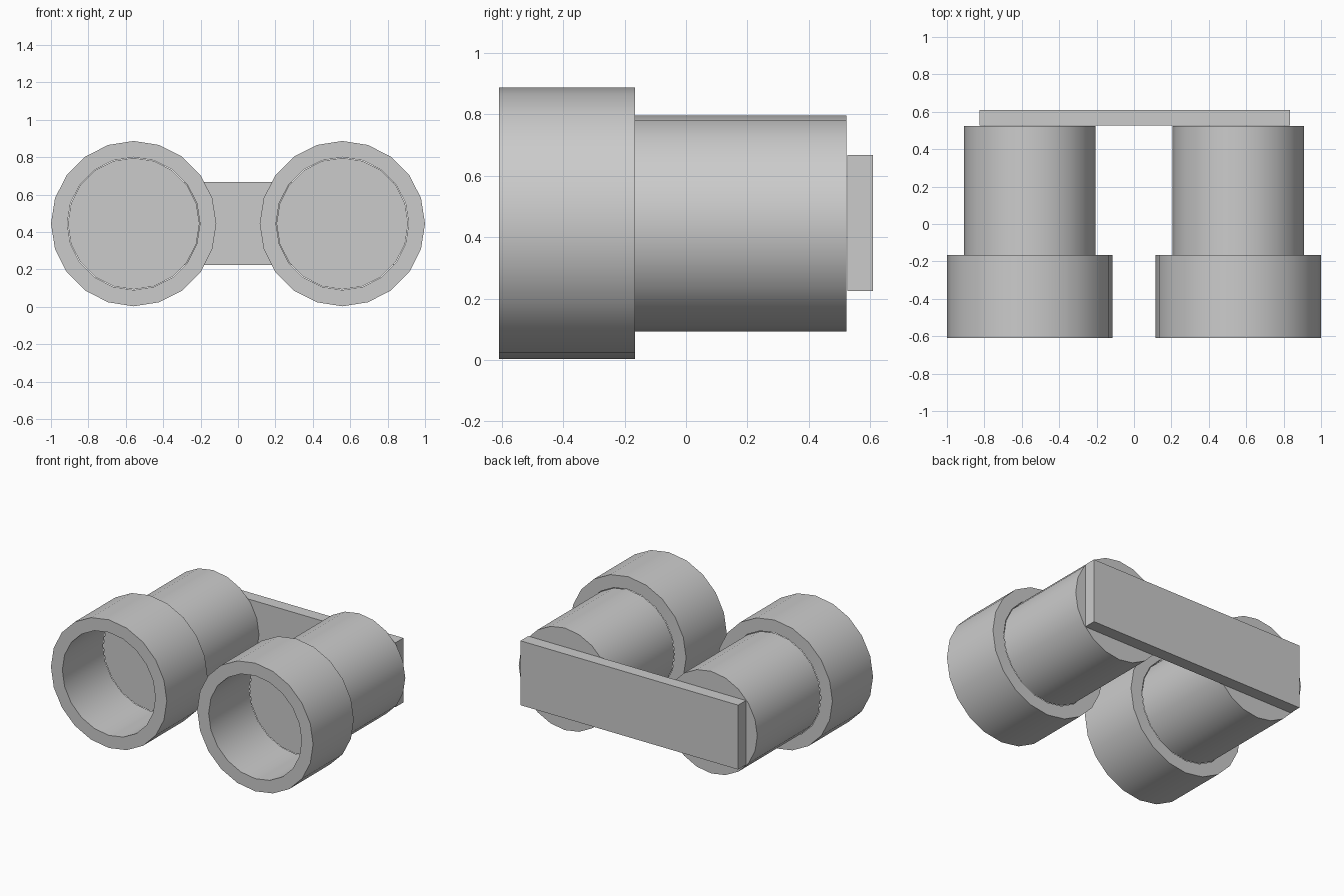
import bpy, bmesh
from math import radians, sin, cos, tau

if "Cube" in bpy.data.objects:
    bpy.data.objects.remove(bpy.data.objects["Cube"])

SIDES = 20
CX, CZ = 0.558, 0.445


def finish(name, bm, smooth=True):
    bmesh.ops.recalc_face_normals(bm, faces=bm.faces)
    mesh = bpy.data.meshes.new(name)
    bm.to_mesh(mesh)
    bm.free()
    obj = bpy.data.objects.new(name, mesh)
    bpy.context.collection.objects.link(obj)
    if smooth:
        bpy.ops.object.select_all(action='DESELECT')
        obj.select_set(True)
        bpy.context.view_layer.objects.active = obj
        bpy.ops.object.shade_smooth_by_angle(angle=radians(30))
    return obj


def loop(bm, x, y, r):
    return [bm.verts.new((x + r * cos(tau * i / SIDES), y, CZ + r * sin(tau * i / SIDES)))
            for i in range(SIDES)]


def bridge(bm, a, b):
    for i in range(SIDES):
        j = (i + 1) % SIDES
        bm.faces.new((a[i], a[j], b[j], b[i]))


for side, sx in (("left", -1), ("right", 1)):
    x = sx * CX

    # Wide open collar at the front
    bm = bmesh.new()
    section = [(0.442, -0.61), (0.442, -0.167), (0.355, -0.167), (0.355, -0.61)]
    loops = [loop(bm, x, y, r) for r, y in section]
    for k in range(4):
        bridge(bm, loops[k], loops[(k + 1) % 4])
    finish(side + "_front_collar", bm)

    # Closed narrower barrel behind the collar
    bm = bmesh.new()
    front, back = loop(bm, x, -0.168, 0.352), loop(bm, x, 0.523, 0.352)
    bridge(bm, front, back)
    bm.faces.new(front)
    bm.faces.new(back)
    finish(side + "_barrel", bm)

# Flat plate joining the two barrels at the back
bm = bmesh.new()
bmesh.ops.create_cube(bm, size=1)
bmesh.ops.scale(bm, vec=(1.66, 0.084, 0.444), verts=bm.verts)
bmesh.ops.translate(bm, vec=(0.005, 0.568, 0.446), verts=bm.verts)
finish("back_plate", bm, smooth=False)
